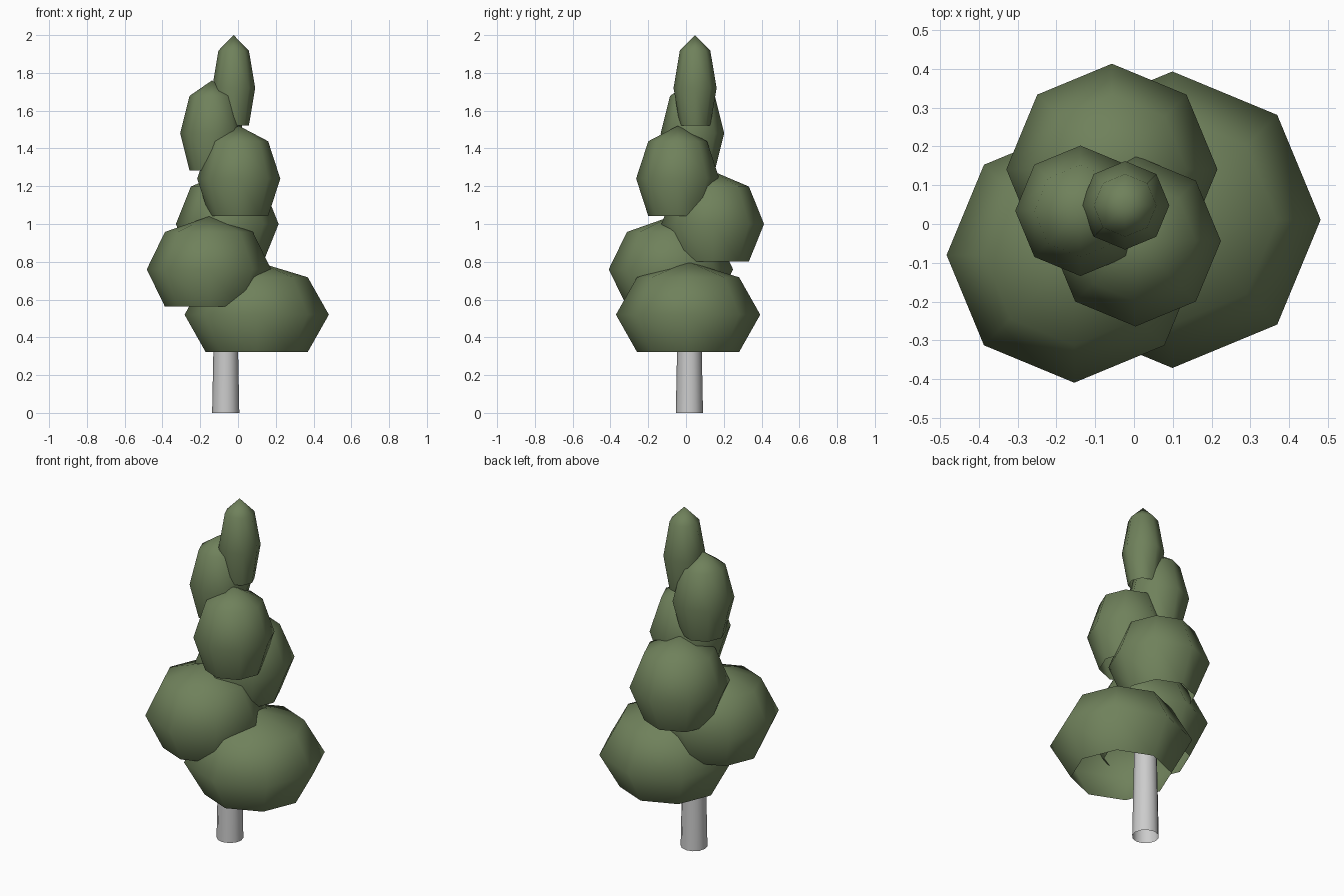
import bpy, bmesh

if "Cube" in bpy.data.objects:
    bpy.data.objects.remove(bpy.data.objects["Cube"])

green = bpy.data.materials.new("foliage_green")
green.diffuse_color = (0.16, 0.22, 0.105, 1)
green.use_nodes = True
green.node_tree.nodes["Principled BSDF"].inputs["Base Color"].default_value = green.diffuse_color


def add_mesh(name, bm, material=None):
    for f in bm.faces:
        f.smooth = True
    me = bpy.data.meshes.new(name)
    bm.to_mesh(me)
    bm.free()
    if material:
        me.materials.append(material)
    ob = bpy.data.objects.new(name, me)
    bpy.context.collection.objects.link(ob)
    return ob


# trunk: open, slightly tapered tube, its upper end hidden in the foliage
bm = bmesh.new()
TRUNK_H = 0.8
bmesh.ops.create_cone(bm, cap_ends=False, segments=12,
                      radius1=0.072, radius2=0.056, depth=TRUNK_H)
trunk = add_mesh("trunk", bm)
trunk.location = (-0.065, 0.018, TRUNK_H / 2)


# foliage: eight-sided low-poly spheres with the bottom cap left open
def foliage(i, x, y, r):
    bm = bmesh.new()
    bmesh.ops.create_uvsphere(bm, u_segments=8, v_segments=4, radius=1)
    pole = [v for v in bm.verts if v.co.z < -0.9]
    bmesh.ops.delete(bm, geom=pole, context='VERTS')
    for v in bm.verts:
        v.co.x = v.co.x * r + x
        v.co.y = v.co.y * r + y
        v.co.z = v.co.z * 0.28 + 0.52 + 0.24 * i
    add_mesh(f"foliage_{i + 1}", bm, green)


clumps = [(0.099, 0.011, 0.382), (-0.154, -0.08, 0.329), (-0.057, 0.141, 0.272),
          (0.004, -0.044, 0.22), (-0.138, 0.034, 0.168), (-0.023, 0.048, 0.114)]
for i, (x, y, r) in enumerate(clumps):
    foliage(i, x, y, r)
